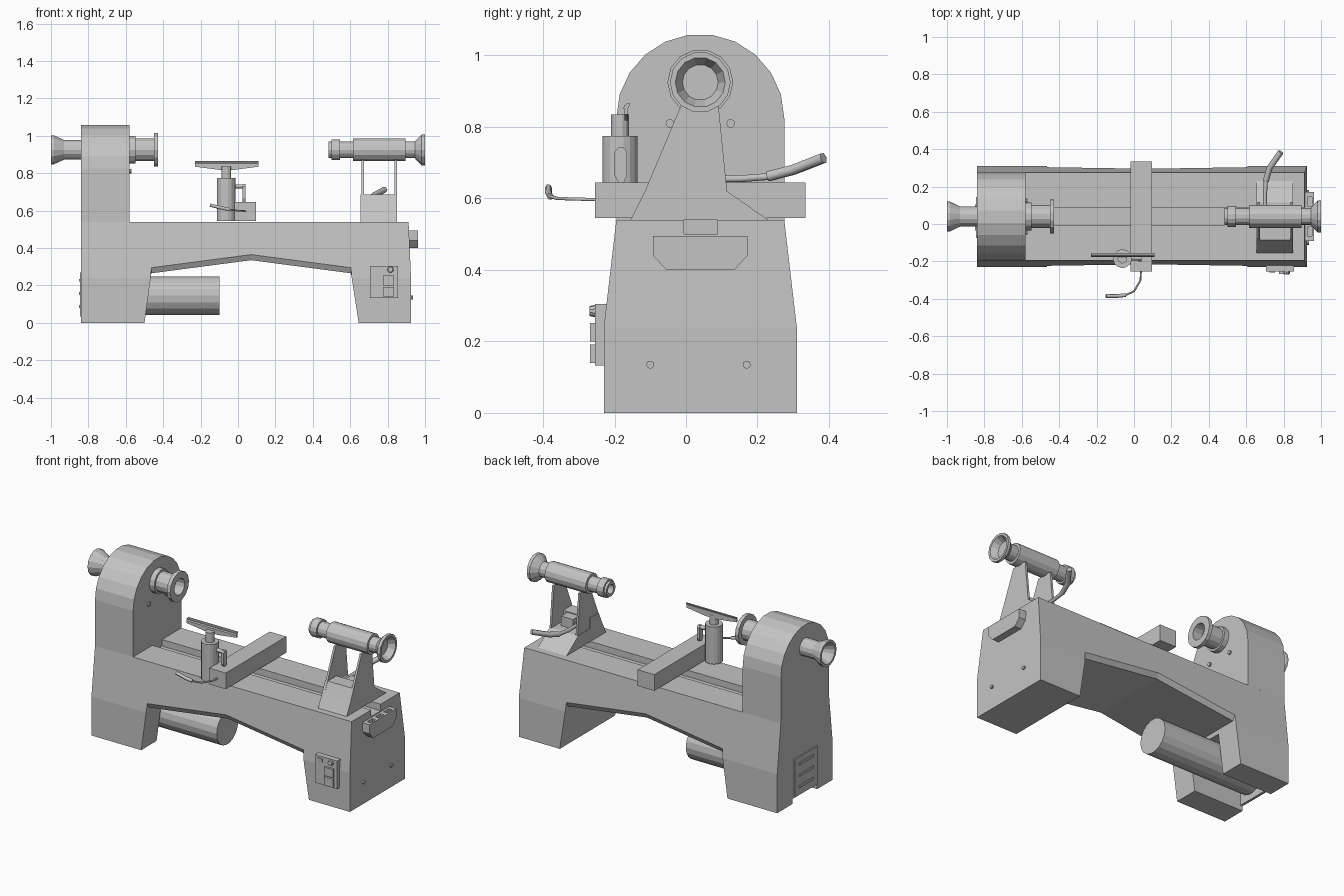
import bpy, bmesh, math
from mathutils import Vector

if "Cube" in bpy.data.objects:
    bpy.data.objects.remove(bpy.data.objects["Cube"])

grey = bpy.data.materials.new("machine grey")
grey.use_nodes = True
grey.diffuse_color = (0.55, 0.55, 0.55, 1)
grey.node_tree.nodes["Principled BSDF"].inputs["Base Color"].default_value = grey.diffuse_color

MID = 0.04       # centre plane of the machine in y
AXIS_Z = 0.925   # spindle height


def finish(name, bm):
    bmesh.ops.recalc_face_normals(bm, faces=bm.faces)
    mesh = bpy.data.meshes.new(name)
    bm.to_mesh(mesh)
    bm.free()
    mesh.materials.append(grey)
    obj = bpy.data.objects.new(name, mesh)
    bpy.context.collection.objects.link(obj)
    return obj


def loft(name, rings, closed=False):
    """Skin equal-length rings of points and cap the ends."""
    bm = bmesh.new()
    loops = [[bm.verts.new(p) for p in ring] for ring in rings]
    n = len(loops[0])
    pairs = list(zip(loops, loops[1:]))
    if closed:
        pairs.append((loops[-1], loops[0]))
    for a, b in pairs:
        for i in range(n):
            j = (i + 1) % n
            bm.faces.new((a[i], a[j], b[j], b[i]))
    if not closed:
        bm.faces.new(loops[0])
        bm.faces.new(loops[-1])
    return finish(name, bm)


def prism_x(name, yz, x0, x1):
    return loft(name, [[(x, y, z) for y, z in yz] for x in (x0, x1)])


def prism_y(name, xz, y0, y1):
    return loft(name, [[(x, y, z) for x, z in xz] for y in (y0, y1)])


def box(name, x, y, z):
    return prism_x(name, [(y[0], z[0]), (y[1], z[0]), (y[1], z[1]), (y[0], z[1])], *x)


def turned(name, profile, origin, axis="X", sides=14):
    """Spin (distance, radius) pairs about an axis through origin."""
    turn = Vector((0, 0, 1)).rotation_difference(
        Vector([float(c == axis) for c in "XYZ"])).to_matrix()
    angles = [2 * math.pi * (i + 0.5) / sides for i in range(sides)]
    rings = [[Vector(origin) + turn @ Vector((r * math.cos(a), r * math.sin(a), d))
              for a in angles] for d, r in profile]
    return loft(name, rings)


def rod(name, points, radius):
    """Round bar along a polyline."""
    curve = bpy.data.curves.new(name, "CURVE")
    curve.dimensions = "3D"
    curve.bevel_depth = radius
    curve.bevel_resolution = 1
    curve.use_fill_caps = True
    spline = curve.splines.new("POLY")
    spline.points.add(len(points) - 1)
    for p, co in zip(spline.points, points):
        p.co = (*co, 1)
    temp = bpy.data.objects.new(name + "_path", curve)
    bpy.context.collection.objects.link(temp)
    bpy.context.view_layer.update()
    bm = bmesh.new()
    bm.from_mesh(temp.to_mesh())
    temp.to_mesh_clear()
    bpy.data.objects.remove(temp)
    return finish(name, bm)


def cut(obj, cutter):
    """Subtract the cutter and discard it."""
    mod = obj.modifiers.new("cut", "BOOLEAN")
    mod.operation, mod.solver, mod.object = "DIFFERENCE", "EXACT", cutter
    bpy.context.view_layer.update()
    mesh = bpy.data.meshes.new_from_object(
        obj.evaluated_get(bpy.context.evaluated_depsgraph_get()))
    obj.modifiers.clear()
    obj.data = mesh
    bpy.data.objects.remove(cutter)


# Feet: the headstock end is split around the motor bay
left_foot = [(-0.84, 0), (-0.5, 0), (-0.467, 0.24), (-0.84, 0.24)]
prism_y("headstock_foot_front", left_foot, -0.23, -0.08)
prism_y("headstock_foot_back", left_foot, 0.16, 0.31)
prism_y("tailstock_foot", [(0.645, 0), (0.925, 0), (0.925, 0.24), (0.608, 0.24)], -0.23, 0.31)

# Bed: arched below, tapering upward, with chamfered arch edges
def bed_ring(inset, lift, side):
    xz = [(-0.84, 0.24), (-0.467, 0.24), (-0.463, 0.265 + lift), (0.07, 0.335 + lift),
          (0.604, 0.265 + lift), (0.608, 0.24), (0.925, 0.24), (0.912, 0.54), (-0.84, 0.54)]
    return [(x, MID + side * (0.27 - inset - (z - 0.24) * 0.117), z) for x, z in xz]

bed = loft("bed", [bed_ring(0, 0.03, -1), bed_ring(0.02, 0, -1),
                   bed_ring(0.02, 0, 1), bed_ring(0, 0.03, 1)])
cut(bed, box("groove_cutter", (-0.58, 1.0), (-0.005, 0.088), (0.5, 0.6)))

# Headstock with rounded top
arch = [(MID + 0.235 * math.cos(a), 0.825 + 0.235 * math.sin(a))
        for a in [math.pi * i / 11 for i in range(12)]]
prism_x("headstock", [(MID - 0.235, 0.54), (MID + 0.235, 0.54)] + arch, -0.84, -0.58)
for side in (-1, 1):
    turned("headstock_bolt", [(0, 0.012), (0.01, 0.012)],
           (-0.58, MID + side * 0.085, 0.81), sides=10)
    turned("end_bolt", [(0, 0.011), (0.01, 0.011)],
           (0.925, 0.035 + side * 0.135, 0.135), sides=10)

# Spindle and hand wheels, hollowed at their open ends
centre = (0, MID, AXIS_Z)
turned("outboard_wheel", [(-0.93, 0.03), (-0.985, 0.055), (-1.0, 0.065), (-1.0, 0.08),
                          (-0.985, 0.08), (-0.93, 0.054), (-0.83, 0.054)], centre)
turned("spindle", [(-0.59, 0.075), (-0.548, 0.075), (-0.548, 0.062), (-0.45, 0.062),
                   (-0.45, 0.092), (-0.427, 0.092), (-0.427, 0.05), (-0.49, 0.05)], centre)
turned("tailstock_barrel", [(0.54, 0.028), (0.485, 0.028), (0.485, 0.045), (0.5, 0.045),
                            (0.5, 0.056), (0.545, 0.056), (0.545, 0.045), (0.615, 0.045),
                            (0.615, 0.062), (0.895, 0.062), (0.895, 0.046), (0.945, 0.046),
                            (0.982, 0.085), (1.0, 0.085), (1.0, 0.07), (0.96, 0.05)], centre)

# Tailstock base and its two upright plates
prism_x("tailstock_base", [(-0.155, 0.54), (-0.115, 0.62), (-0.085, 0.685), (0, 0.685),
                           (0, 0.62), (0.115, 0.62), (0.23, 0.54)], 0.655, 0.85)
plate = [(-0.155, 0.54), (-0.115, 0.62), (-0.01, 0.87), (0.09, 0.87), (0.115, 0.62), (0.23, 0.54)]
for x in (0.66, 0.838):
    prism_x("tailstock_plate", plate, x, x + 0.013)

# Tailstock clamp lever
rod("clamp_lever", [(0.7, 0.0, 0.655), (0.7, 0.15, 0.655), (0.705, 0.24, 0.662)], 0.011)
rod("clamp_handle", [(0.705, 0.23, 0.662), (0.725, 0.3, 0.68), (0.785, 0.385, 0.713)], 0.016)
turned("clamp_bolt", [(-0.05, 0.018), (0.07, 0.018)], (0.7, 0, 0.655), "Y", 8)
box("clamp_block", (0.73, 0.81), (-0.005, 0.06), (0.62, 0.68))

# Tool rest: slide, post and blade
box("rest_slide", (-0.018, 0.095), (-0.255, 0.335), (0.545, 0.645))
post = (-0.062, -0.185, 0)
turned("rest_post", [(0.545, 0.05), (0.775, 0.05)], post, "Z", 16)
turned("rest_stem", [(0.77, 0.026), (0.835, 0.026)], post, "Z", 12)
prism_y("rest_blade", [(-0.23, 0.835), (-0.1, 0.818), (-0.02, 0.818), (0.11, 0.835),
                       (0.11, 0.862), (-0.23, 0.862)], -0.172, -0.162)
prism_x("rest_lip", [(-0.177, 0.852), (-0.162, 0.852), (-0.155, 0.866), (-0.165, 0.866)], -0.23, 0.11)

# Post locking handle
rod("lock_pin", [(-0.02, -0.182, 0.73), (0.035, -0.182, 0.73)], 0.012)
prism_x("lock_handle", [(-0.19, 0.645), (-0.174, 0.645), (-0.165, 0.665), (-0.165, 0.73),
                        (-0.174, 0.742), (-0.19, 0.742), (-0.2, 0.73), (-0.2, 0.665)], 0.025, 0.041)

# Slide clamp lever
rod("slide_lever", [(0.037, -0.25, 0.597), (0.035, -0.3, 0.598), (0, -0.36, 0.6),
                    (-0.05, -0.382, 0.606)], 0.005)
rod("slide_handle", [(-0.045, -0.38, 0.606), (-0.09, -0.385, 0.615), (-0.15, -0.385, 0.63)], 0.01)

# Motor and its bay door
turned("motor", [(-0.8, 0.105), (-0.1, 0.105)], (0, MID, 0.145), sides=18)
box("motor_door", (-0.838, -0.825), (-0.08, 0.16), (0.03, 0.24))
box("motor_door_panel", (-0.846, -0.83), (-0.075, 0.145), (0.035, 0.27))
for z in (0.08, 0.15, 0.22):
    box("door_louver", (-0.851, -0.845), (-0.035, 0.105), (z, z + 0.015))

# Tool holder on the end, with notches for tools
holder = prism_x("tool_holder", [(-0.055, 0.4), (0.135, 0.4), (0.172, 0.44), (0.172, 0.495),
                                 (-0.092, 0.495), (-0.092, 0.44)], 0.91, 0.962)
for y in (-0.04, 0.04, 0.12):
    cut(holder, box("notch_cutter", (0.928, 0.952), (y - 0.025, y + 0.025), (0.455, 0.6)))

# Control box with switches
box("control_box", (0.705, 0.855), (-0.255, -0.215), (0.132, 0.305))
for z in (0.14, 0.2):
    box("switch", (0.775, 0.835), (-0.268, -0.25), (z, z + 0.052))
box("indicator", (0.725, 0.755), (-0.259, -0.25), (0.27, 0.292))
turned("speed_knob", [(-0.27, 0.014), (-0.25, 0.018)], (0.815, 0, 0.285), "Y", 10)
